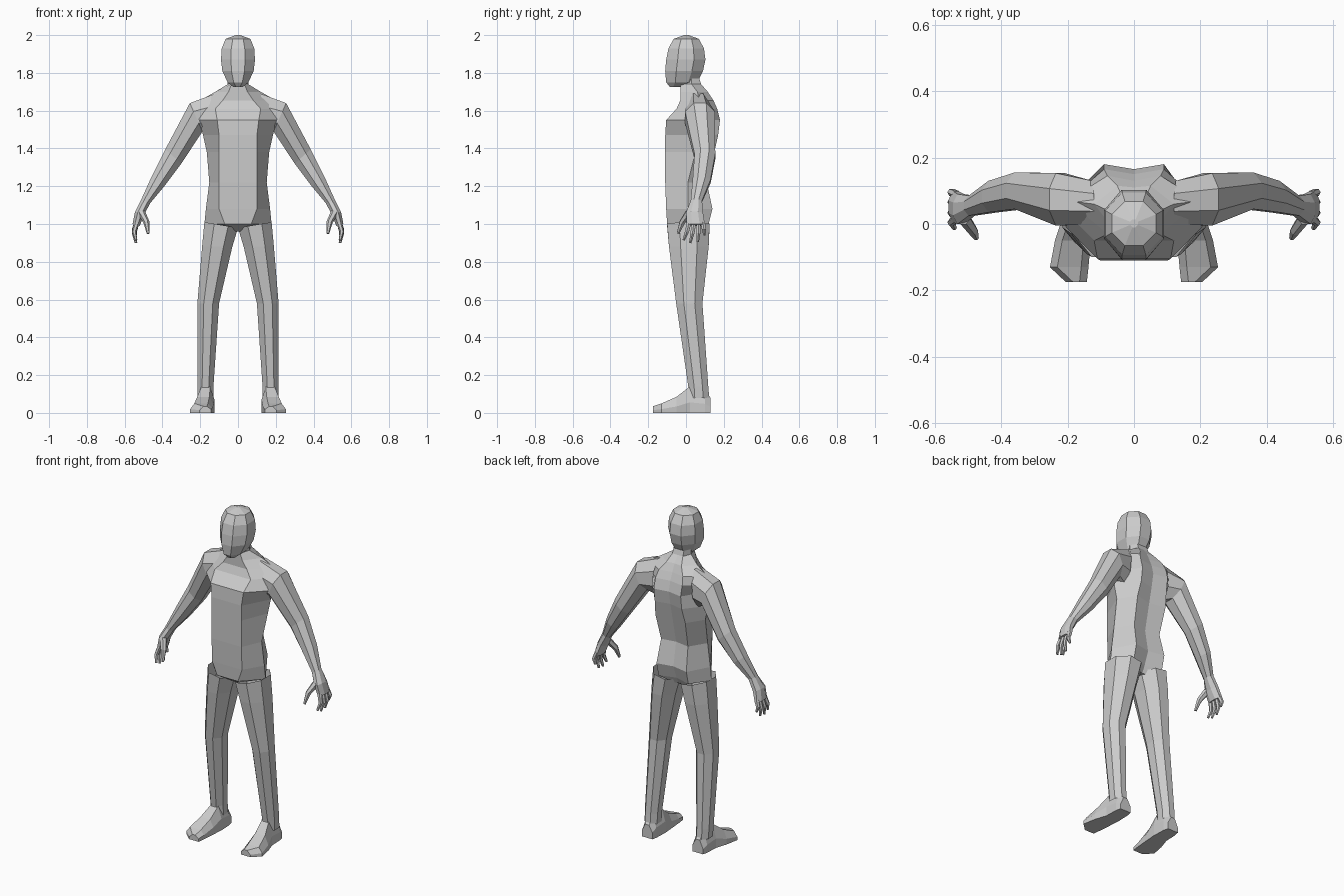
import bpy, bmesh, math
from mathutils import Vector


def loft(name, rings, mirror=False, cap=(True, True)):
    """Skin a stack of equal-count point rings into one flat-shaded object."""
    bm = bmesh.new()
    rows = [[bm.verts.new(p) for p in r] for r in rings]
    n = len(rows[0])
    for a, b in zip(rows, rows[1:]):
        for i in range(n):
            j = (i + 1) % n
            bm.faces.new((a[i], a[j], b[j], b[i]))
    if cap[0]:
        bm.faces.new(rows[0][::-1])
    if cap[1]:
        bm.faces.new(rows[-1])
    bmesh.ops.recalc_face_normals(bm, faces=bm.faces)
    me = bpy.data.meshes.new(name)
    bm.to_mesh(me)
    bm.free()
    ob = bpy.data.objects.new(name, me)
    bpy.context.collection.objects.link(ob)
    if mirror:
        ob.modifiers.new("Mirror", 'MIRROR').use_axis[0] = True
    return ob


def oval(x0, z0, x1, z1, y0, y1, n=8):
    """Octagon spanning (x0,z0)-(x1,z1) sideways and y0-y1 in depth."""
    k = 1 / math.cos(math.pi / n)
    pts = []
    for i in range(n):
        t = 2 * math.pi * (i + .5) / n
        c, s = k * math.cos(t) / 2, k * math.sin(t) / 2
        pts.append(((x0 + x1) / 2 + c * (x1 - x0),
                    (y0 + y1) / 2 + s * (y1 - y0),
                    (z0 + z1) / 2 + c * (z1 - z0)))
    return pts


def tube(name, path, radii, n=6):
    """Tapered limb of n sides along a downward path (fingers)."""
    rings = []
    for i, p in enumerate(path):
        d = (Vector(path[min(i + 1, len(path) - 1)]) - Vector(path[max(i - 1, 0)])).normalized()
        u = d.cross(Vector((0, 1, 0))).normalized()
        v = d.cross(u)
        rings.append([Vector(p) + radii[i] * (u * math.cos(2 * math.pi * k / n)
                                              + v * math.sin(2 * math.pi * k / n)) for k in range(n)])
    return loft(name, rings, mirror=True)


# Torso and neck: z, front y, front corner x, side x, side y, back corner x, back corner y, spine y
torso = [
    (0.96, -.04, .03, .06, .03, .03, .08, .07),
    (1.00, -.10, .07, .178, .01, .10, .12, .09),
    (1.08, -.105, .10, .17, .01, .10, .14, .12),
    (1.22, -.11, .10, .152, .01, .09, .11, .095),
    (1.38, -.11, .10, .165, .05, .10, .15, .13),
    (1.47, -.11, .10, .185, .05, .09, .17, .15),
    (1.55, -.105, .11, .205, -.01, .09, .18, .165),
    (1.61, -.05, .12, .22, .05, .09, .165, .15),
    (1.655, -.03, .08, .20, .07, .08, .145, .13),
    (1.70, -.03, .05, .12, .06, .05, .115, .11),
    (1.74, -.03, .035, .055, .03, .035, .08, .08),
    (1.77, -.03, .035, .055, .03, .035, .07, .07)]
loft("torso", [[(0, yf, z), (xf, yf, z), (xs, ys, z), (xb, yb, z), (0, yc, z),
                (-xb, yb, z), (-xs, ys, z), (-xf, yf, z)]
               for z, yf, xf, xs, ys, xb, yb, yc in torso], cap=(True, False))

# Head: z, half width, front y, back y
head = [(1.725, .025, -.085, -.03), (1.75, .055, -.105, .06), (1.81, .083, -.11, .09),
        (1.87, .09, -.105, .103), (1.93, .086, -.093, .095), (1.98, .066, -.065, .068),
        (2.0, .012, -.01, .014)]
loft("head", [oval(-w, z, w, z, y0, y1) for z, w, y0, y1 in head])

# Legs: inner x, z, outer x, z, front y, back y
leg = [(.0, .98, .178, 1.01, -.10, .125), (.03, .88, .19, .88, -.09, .12),
       (.10, .58, .215, .58, -.052, .087), (.13, .14, .215, .14, .012, .118),
       (.13, .08, .213, .08, .015, .123)]
loft("leg", [oval(*r) for r in leg], mirror=True, cap=(False, False))

# Feet: y, inner x, outer x, height
foot = [(.13, .135, .205, .08), (.10, .128, .212, .12), (.02, .125, .215, .14),
        (-.05, .13, .238, .085), (-.13, .137, .253, .05), (-.175, .142, .205, .035)]
loft("foot", [[(a, y, .0), (b, y, .0), (b, y, h * .4), (b - .022, y, h),
               (a + .022, y, h), (a, y, h * .5)] for y, a, b, h in foot], mirror=True)

# Arms with palm: inner x, z, outer x, z, front y, back y
arm = [(.14, 1.47, .12, 1.69, .0, .13), (.188, 1.49, .255, 1.64, -.005, .153),
       (.30, 1.32, .385, 1.395, .045, .155), (.39, 1.20, .458, 1.25, .035, .13),
       (.465, 1.11, .512, 1.13, .025, .085), (.497, 1.05, .545, 1.065, .0, .09),
       (.52, .99, .558, 1.0, .005, .1)]
loft("arm", [oval(*r) for r in arm], mirror=True, cap=(False, True))

# Fingers: knuckle y, tip y, tip z
for i, (yk, yt, zt) in enumerate([(.017, -.012, .915), (.042, .022, .9),
                                  (.066, .062, .905), (.088, .098, .94)]):
    zm = (1.0 + zt) / 2
    tube("finger_%d" % (i + 1),
         [(.535, yk, 1.01), (.55, (yk + yt) / 2 + .002, zm), (.54, yt, zt)],
         [.014, .012, .007])
tube("thumb", [(.51, .015, 1.06), (.485, -.02, 1.01), (.475, -.042, .95)], [.02, .016, .008])
